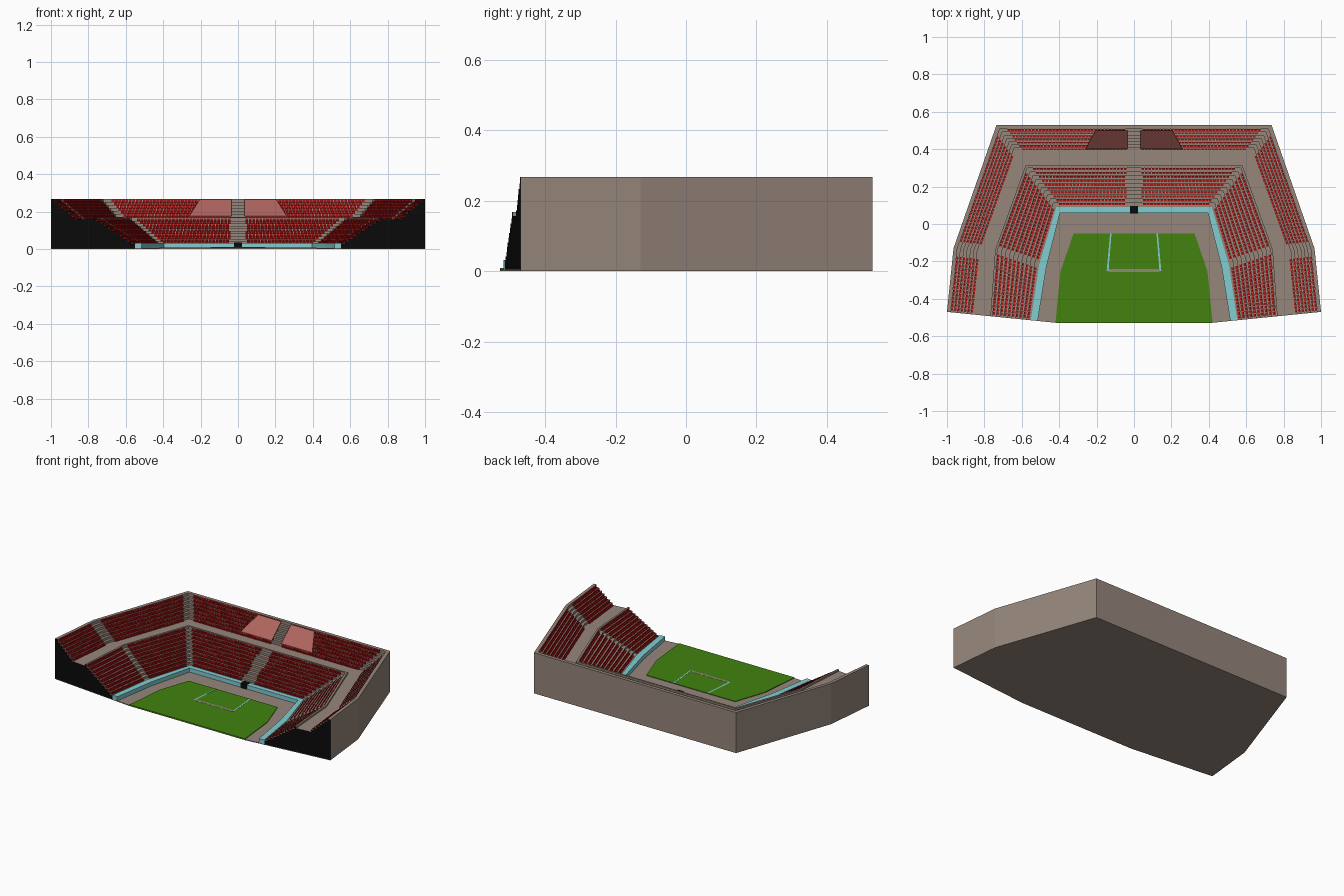
import bpy, bmesh
from mathutils import Vector

if "Cube" in bpy.data.objects:
    bpy.data.objects.remove(bpy.data.objects["Cube"])


def mat(name, c):
    m = bpy.data.materials.new(name)
    m.diffuse_color = (*c, 1)
    m.use_nodes = True
    m.node_tree.nodes["Principled BSDF"].inputs["Base Color"].default_value = m.diffuse_color
    return m


GREY = mat("warm grey concrete", (0.30, 0.238, 0.198))
RED = mat("seat red", (0.40, 0.006, 0.006))
CYAN = mat("pale cyan", (0.22, 0.61, 0.645))
GREEN = mat("grass green", (0.054, 0.225, 0.005))
BLACK = mat("cut face black", (0.003, 0.003, 0.003))
PINK = mat("faded pink", (0.43, 0.13, 0.115))


def finish(bm, name, *mats, normals=True):
    if normals:
        bmesh.ops.recalc_face_normals(bm, faces=bm.faces)
    me = bpy.data.meshes.new(name)
    bm.to_mesh(me)
    bm.free()
    for m in mats:
        me.materials.append(m)
    ob = bpy.data.objects.new(name, me)
    bpy.context.collection.objects.link(ob)
    return ob


def front(x):
    return -0.47 - 0.1 * (1 - max(abs(x), 0.42))


def ring(back, mid, fx):
    """Six-point horseshoe from front left round to front right."""
    right = [back, mid, (fx, front(fx))]
    left = [(-x, y) for x, y in reversed(right)]
    return [Vector(p) for p in left + right]


def mix(a, b, t):
    return [p.lerp(q, t) for p, q in zip(a, b)]


def loft(name, profile, closed, *mats, cap_index=0):
    """Sweep a profile of (ring, z) around the horseshoe and cap both ends."""
    bm = bmesh.new()
    rows = [[bm.verts.new((p.x, p.y, z)) for p in r] for r, z in profile]
    n = len(rows)
    for i in range(n if closed else n - 1):
        a, b = rows[i], rows[(i + 1) % n]
        for j in range(5):
            bm.faces.new((a[j], a[j + 1], b[j + 1], b[j]))
    for j in (0, 5):
        bm.faces.new([r[j] for r in rows]).material_index = cap_index
    return finish(bm, name, *mats)


def prism(name, pts, z0, z1, m):
    bm = bmesh.new()
    f = bm.faces.new([bm.verts.new((x, y, z0)) for x, y in pts])
    top = bmesh.ops.extrude_face_region(bm, geom=[f])["geom"]
    for v in top:
        if isinstance(v, bmesh.types.BMVert):
            v.co.z = z1
    return finish(bm, name, m)


def rect(x0, x1, y0, y1):
    return [(x0, y0), (x1, y0), (x1, y1), (x0, y1)]


# Plan outlines, outside to inside
OUTER = ring((0.735, 0.53), (0.965, -0.13), 1.0)
RIM = ring((0.718, 0.508), (0.945, -0.133), 0.98)
UP_LOW = ring((0.628, 0.388), (0.82, -0.147), 0.855)
PARAPET = ring((0.58, 0.312), (0.742, -0.138), 0.768)
LOW_TOP = ring((0.57, 0.30), (0.73, -0.14), 0.757)
LOW_LOW = ring((0.415, 0.092), (0.507, -0.215), 0.552)
BAND_IN = ring((0.395, 0.06), (0.468, -0.227), 0.515)
GRASS = ring((0.323, -0.05), (0.393, -0.254), 0.42)

# (top ring, bottom ring, top z, bottom z, rows, aisle half width)
TIERS = {"upper": (RIM, UP_LOW, 0.264, 0.157, 7, 0.04),
         "lower": (LOW_TOP, LOW_LOW, 0.163, 0.028, 10, 0.022)}


def steps(tier):
    a, b, z0, z1, n, _ = TIERS[tier]
    out = []
    for k in range(n):
        z = z0 + (z1 - z0) * (k + 1) / n
        out += [(mix(a, b, k / n), z), (mix(a, b, (k + 1) / n), z)]
    return out


# Stepped concrete bowl with black cut ends
profile = [(OUTER, 0.004), (OUTER, 0.267), (RIM, 0.267)] + steps("upper")
profile += [(PARAPET, 0.157), (PARAPET, 0.168), (LOW_TOP, 0.168)]
profile += steps("lower") + [(LOW_LOW, 0.004)]
loft("stand_bowl", profile, False, GREY, BLACK, cap_index=1)

# Floor slab and pitch
corner = [(0.42, front(0.42)), (-0.42, front(0.42))]
prism("floor_slab", [tuple(p) for p in OUTER] + corner, 0, 0.005, GREY)
prism("grass_pitch", [tuple(p) for p in GRASS], 0.001, 0.009, GREEN)

# Cyan barrier round the pitch
loft("pitch_barrier", [(LOW_LOW, 0.004), (LOW_LOW, 0.032), (BAND_IN, 0.032),
                       (BAND_IN, 0.004)], True, CYAN)
prism("tunnel_entrance", rect(-0.022, 0.022, 0.055, 0.096), 0.005, 0.034, BLACK)

# Penalty area lines
for s, side in ((-1, "left"), (1, "right")):
    prism("area_line_" + side, [(s * 0.12, -0.05), (s * 0.128, -0.05),
          (s * 0.146, -0.25), (s * 0.136, -0.25)], 0.008, 0.0098, CYAN)
prism("area_line_front", rect(-0.136, 0.136, -0.256, -0.24), 0.008, 0.0098, GREY)


def box(bm, o, d, n, w, n0, n1, z0, z1):
    """Box on frame (d along row, n towards pitch), open underneath."""
    up = Vector((0, 0, 1))
    v = [bm.verts.new(o + d * (s * w / 2) + n * m + up * z)
         for z in (z0, z1) for s, m in ((-1, n0), (1, n0), (1, n1), (-1, n1))]
    bm.faces.new(v[4:])
    for i in range(4):
        j = (i + 1) % 4
        bm.faces.new((v[i], v[j], v[j + 4], v[i + 4]))


# Rows of seats, leaving aisles at the corners and the middle of the back
PITCH = 0.0185
for tier, (a, b, z0, z1, rows, gap) in TIERS.items():
    bm = bmesh.new()
    rise = (z0 - z1) / rows
    for k in range(rows):
        z = z0 - rise * (k + 1)
        r, r2 = mix(a, b, k / rows), mix(a, b, (k + 1) / rows)
        for j in range(5):
            p, q = r[j].to_3d(), r[j + 1].to_3d()
            d = (q - p).normalized()
            n = Vector((d.y, -d.x, 0))
            depth = (r2[j].to_3d() - p).dot(n)
            start = 0.008 if j == 0 else gap
            end = (q - p).length - (0.008 if j == 4 else gap)
            # keep the seat fronts inside the narrower inner edge
            start = max(start, (r2[j].to_3d() - p).dot(d) + gap * 0.6 if j else start)
            end = min(end, (r2[j + 1].to_3d() - p).dot(d) - gap * 0.6 if j < 4 else end)
            count = int((end - start) / PITCH)
            pitch = (end - start) / count
            for i in range(count):
                o = p + d * (start + (i + 0.5) * pitch)
                if j == 2 and abs(o.x) < 0.04:
                    continue
                o.z = z
                w = pitch * 0.82
                box(bm, o, d, n, w, depth * 0.12, depth * 0.6, 0, rise * 0.45)
                box(bm, o, d, n, w, depth * 0.04, depth * 0.16, 0, rise * 1.1)
    finish(bm, tier + "_seats", RED)

# Faded sloping panels either side of the upper back aisle
for s, side in ((-1, "left"), (1, "right")):
    bm = bmesh.new()
    quad = [(0.035, 0.40, 0.178), (0.26, 0.40, 0.178),
            (0.205, 0.5, 0.265), (0.035, 0.5, 0.265)]
    f = bm.faces.new([bm.verts.new((s * x, y, z)) for x, y, z in quad])
    top = bmesh.ops.extrude_face_region(bm, geom=[f])["geom"]
    for v in top:
        if isinstance(v, bmesh.types.BMVert):
            v.co.z -= 0.003
    finish(bm, "faded_panel_" + side, PINK)
